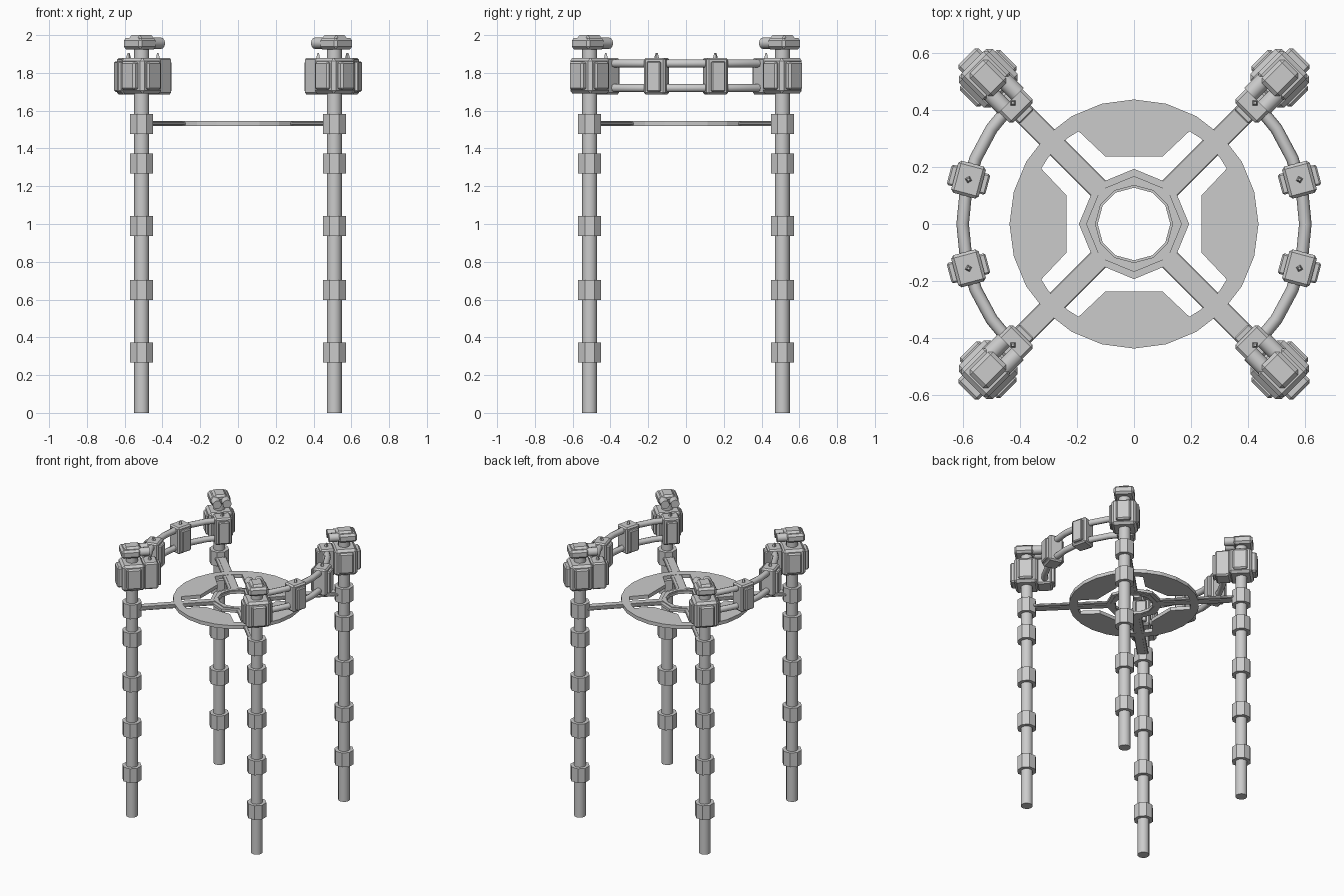
import bpy, bmesh, math
from mathutils import Matrix
from math import radians, cos, sin, pi

if "Cube" in bpy.data.objects:
    bpy.data.objects.remove(bpy.data.objects["Cube"])

POST_R = 0.51 * math.sqrt(2)
CORNERS = [45, 135, 225, 315]


def finish(name, bm, smooth=False):
    bmesh.ops.recalc_face_normals(bm, faces=bm.faces)
    me = bpy.data.meshes.new(name)
    bm.to_mesh(me)
    bm.free()
    ob = bpy.data.objects.new(name, me)
    bpy.context.collection.objects.link(ob)
    if smooth:
        bpy.context.view_layer.objects.active = ob
        bpy.ops.object.select_all(action='DESELECT')
        ob.select_set(True)
        bpy.ops.object.shade_smooth_by_angle(angle=radians(40))
    return ob


def add_box(bm, ang, r0, r1, t, z0, z1, bevel=0.0):
    """Box spanning radius r0..r1, half width t, turned to the angle about z."""
    tmp = bmesh.new()
    bmesh.ops.create_cube(tmp, size=1)
    bmesh.ops.scale(tmp, vec=(r1 - r0, 2 * t, z1 - z0), verts=tmp.verts)
    bmesh.ops.translate(tmp, vec=((r0 + r1) / 2, 0, (z0 + z1) / 2), verts=tmp.verts)
    if bevel:
        bmesh.ops.bevel(tmp, geom=tmp.edges[:], offset=bevel, segments=1,
                        affect='EDGES', profile=0.5)
    bmesh.ops.rotate(tmp, matrix=Matrix.Rotation(radians(ang), 3, 'Z'), verts=tmp.verts)
    me = bpy.data.meshes.new("tmp")
    tmp.to_mesh(me)
    tmp.free()
    bm.from_mesh(me)
    bpy.data.meshes.remove(me)


def add_cyl(bm, matrix, r, depth, n, r2=None):
    bmesh.ops.create_cone(bm, cap_ends=True, segments=n, radius1=r,
                          radius2=r if r2 is None else r2, depth=depth, matrix=matrix)


def plate(name, outer, inner, z0, z1):
    """Flat plate with one hole, extruded from z0 to z1."""
    bm = bmesh.new()
    edges = []
    for loop in (outer, inner):
        vs = [bm.verts.new((x, y, z0)) for x, y in loop]
        edges += [bm.edges.new((vs[i - 1], vs[i])) for i in range(len(vs))]
    bmesh.ops.triangle_fill(bm, use_beauty=True, edges=edges)
    ext = bmesh.ops.extrude_face_region(bm, geom=bm.faces[:])
    top = [g for g in ext['geom'] if isinstance(g, bmesh.types.BMVert)]
    bmesh.ops.translate(bm, vec=(0, 0, z1 - z0), verts=top)
    # make sure the underside is closed
    bottom = [f for f in bm.faces if all(abs(v.co.z - z0) < 1e-6 for v in f.verts)]
    if not bottom:
        bmesh.ops.holes_fill(bm, edges=bm.edges[:])
    return finish(name, bm)


def circle(r, n, off=0.0):
    return [(r * cos(2 * pi * (i + off) / n), r * sin(2 * pi * (i + off) / n)) for i in range(n)]


# posts with octagonal collars
for k, a in enumerate(CORNERS):
    x, y = POST_R * cos(radians(a)), POST_R * sin(radians(a))
    bm = bmesh.new()
    add_cyl(bm, Matrix.Translation((x, y, 0.965)), 0.04, 1.93, 12)
    finish(f"post_{k}", bm, True)
    bm = bmesh.new()
    for z in (0.32, 0.65, 0.99, 1.32, 1.53):
        add_cyl(bm, Matrix.Translation((x, y, z)) @ Matrix.Rotation(pi / 8, 4, 'Z'),
                0.066, 0.105, 8)
    finish(f"post_collars_{k}", bm)

    # large block round the post
    bm = bmesh.new()
    add_box(bm, a, POST_R - 0.078, POST_R + 0.078, 0.083, 1.69, 1.88, 0.016)
    add_box(bm, a, POST_R - 0.108, POST_R + 0.108, 0.05, 1.71, 1.86, 0.01)
    add_box(bm, a, POST_R - 0.05, POST_R + 0.05, 0.1, 1.71, 1.86, 0.01)
    finish(f"post_block_{k}", bm)

    # twin-barrel head facing the centre
    bm = bmesh.new()
    add_box(bm, a, 0.67, 0.80, 0.068, 1.925, 1.985, 0.014)
    add_box(bm, a, 0.665, 0.78, 0.045, 1.955, 2.0, 0.014)
    finish(f"head_housing_{k}", bm)
    bm = bmesh.new()
    for t in (-0.034, 0.034):
        m = (Matrix.Rotation(radians(a), 4, 'Z') @ Matrix.Translation((0.655, t, 1.957))
             @ Matrix.Rotation(pi / 2, 4, 'Y'))
        add_cyl(bm, m, 0.03, 0.09, 12)
    finish(f"head_barrels_{k}", bm, True)

# curved rails and their clamps on both sides
for side, base in (("right", 0), ("left", 180)):
    for level, z in (("lower", 1.72), ("upper", 1.85)):
        cu = bpy.data.curves.new(f"{side}_{level}_rail", 'CURVE')
        cu.dimensions = '3D'
        cu.bevel_depth = 0.022
        cu.bevel_resolution = 2
        cu.use_fill_caps = True
        sp = cu.splines.new('POLY')
        sp.points.add(8)
        for i, p in enumerate(sp.points):
            b = radians(base - 45 + i * 11.25)
            p.co = (0.6 * cos(b), 0.6 * sin(b), z, 1)
        ob = bpy.data.objects.new(cu.name, cu)
        bpy.context.collection.objects.link(ob)
        bpy.ops.object.select_all(action='DESELECT')
        ob.select_set(True)
        bpy.context.view_layer.objects.active = ob
        bpy.ops.object.convert(target='MESH')
    for i, d in enumerate((-45, -15, 15, 45)):
        a = base + d
        bm = bmesh.new()
        add_box(bm, a, 0.55, 0.65, 0.058, 1.685, 1.88, 0.01)
        add_box(bm, a, 0.53, 0.67, 0.037, 1.70, 1.86, 0.006)
        m = Matrix.Rotation(radians(a), 4, 'Z') @ Matrix.Translation((0.6, 0, 1.89))
        add_cyl(bm, m, 0.014, 0.03, 4, 0.006)
        finish(f"{side}_rail_clamp_{i}", bm)

# central disc with a cross-shaped opening
opening = []
for k in range(4):
    pts = [(0.236, 0.1), (0.325, 0.194)]
    pts += [(0.38 * cos(radians(d)), 0.38 * sin(radians(d))) for d in (37.5, 45, 52.5)]
    pts += [(0.194, 0.325), (0.1, 0.236)]
    q = k * pi / 2
    opening += [(x * cos(q) - y * sin(q), x * sin(q) + y * cos(q)) for x, y in pts]
plate("disc", circle(0.436, 24), opening, 1.519, 1.545)

# hub ring, with a raised inner step
plate("hub", circle(0.193, 8), circle(0.127, 12), 1.521, 1.54)
plate("hub_step", circle(0.168, 8), circle(0.135, 12), 1.518, 1.546)

# diagonal arms from hub to posts
for k, a in enumerate(CORNERS):
    bm = bmesh.new()
    add_box(bm, a, 0.165, POST_R, 0.038, 1.523, 1.54, 0.004)
    add_box(bm, a, 0.15, POST_R, 0.018, 1.519, 1.544)
    finish(f"arm_{k}", bm)
